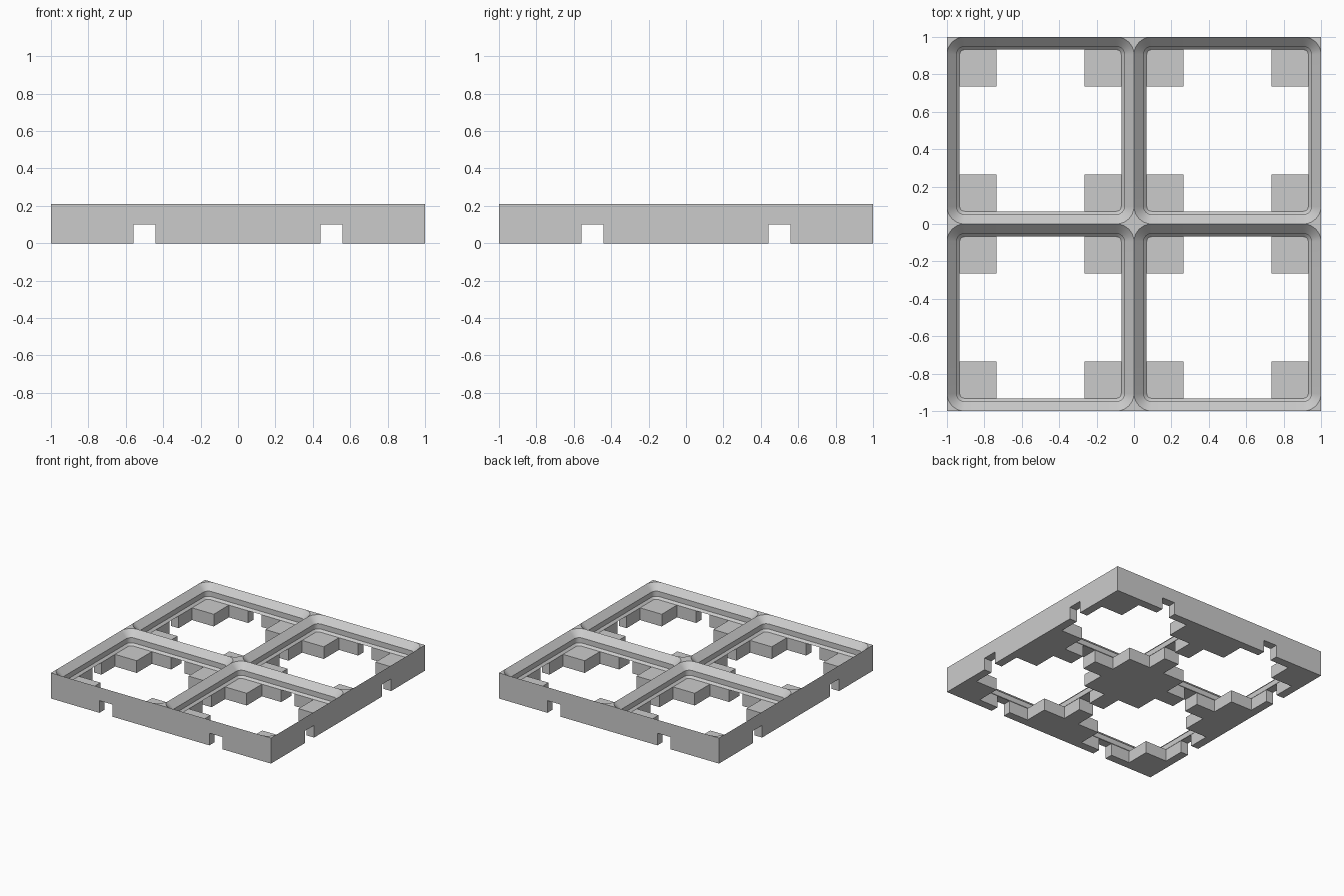
import bpy, bmesh, math

if "Cube" in bpy.data.objects:
    bpy.data.objects.remove(bpy.data.objects["Cube"])

RADIUS = 0.095                     # corner radius at the rim
WALL = 0.068                       # half thickness of a rib at its foot
PAD, ARM, HALF = 0.265, 0.44, 0.5  # pad size, notch start, half a cell
FOOT, TOP = 0.10, 0.21
# rim profile: (inset from cell edge, height)
PROFILE = [(0.0, TOP), (0.051, 0.159), (0.051, 0.117), (WALL, FOOT)]
SEGMENTS = 10


def path(inset, z):
    """Quarter of a rounded square, running round one cell corner."""
    pts = [(d, inset, z) for d in (HALF, ARM, PAD)]
    r = RADIUS - inset
    for i in range(SEGMENTS + 1):
        a = math.radians(270 - 90 * i / SEGMENTS)
        pts.append((RADIUS + r * math.cos(a), RADIUS + r * math.sin(a), z))
    return pts + [(inset, d, z) for d in (PAD, ARM, HALF)]


def swap(pts):
    return [(y, x, z) for x, y, z in pts]


def corner_faces(outer_x, outer_y):
    """Faces of a quarter cell whose corner sits at the origin."""
    rings = [path(i, z) for i, z in PROFILE]
    faces = []
    # sloped seat of the rim
    for a, b in zip(rings, rings[1:]):
        for k in range(len(a) - 1):
            faces.append([a[k], a[k + 1], b[k + 1], b[k]])
    # flat tip outside the rounded corner
    faces.append([(0, 0, TOP)] + rings[0][3:-3])
    # pad top
    faces.append(rings[-1][2:-2] + [(PAD, PAD, FOOT)])
    # pad and arm sides
    line = [(ARM, 0), (ARM, WALL), (PAD, WALL), (PAD, PAD),
            (WALL, PAD), (WALL, ARM), (0, ARM)]
    for (x0, y0), (x1, y1) in zip(line, line[1:]):
        faces.append([(x0, y0, 0), (x1, y1, 0), (x1, y1, FOOT), (x0, y0, FOOT)])
    # underside of the foot
    faces.append([(x, y, 0) for x, y in line] + [(0, 0, 0)])
    # underside of the rib above each notch
    lintel = [(ARM, 0, FOOT), (HALF, 0, FOOT), (HALF, WALL, FOOT), (ARM, WALL, FOOT)]
    faces += [lintel, swap(lintel)]
    # outer walls, only on the rim of the whole plate
    wall = [(0, 0, 0), (ARM, 0, 0), (ARM, 0, FOOT), (HALF, 0, FOOT), (HALF, 0, TOP),
            (ARM, 0, TOP), (PAD, 0, TOP), (RADIUS, 0, TOP), (0, 0, TOP)]
    if outer_y:
        faces.append(wall)
    if outer_x:
        faces.append(swap(wall))
    return faces


bm = bmesh.new()
# every quarter of the 2 x 2 cells, mirrored into place
for cx in (-0.5, 0.5):
    for cy in (-0.5, 0.5):
        for sx in (-1, 1):
            for sy in (-1, 1):
                for face in corner_faces(cx * sx > 0, cy * sy > 0):
                    bm.faces.new([bm.verts.new((cx + sx * (HALF - x), cy + sy * (HALF - y), z))
                                  for x, y, z in face])
bmesh.ops.remove_doubles(bm, verts=bm.verts[:], dist=0.0002)
bmesh.ops.recalc_face_normals(bm, faces=bm.faces[:])

mesh = bpy.data.meshes.new("grid_baseplate")
bm.to_mesh(mesh)
bm.free()
plate = bpy.data.objects.new("grid_baseplate", mesh)
bpy.context.collection.objects.link(plate)

grey = bpy.data.materials.new("light grey")
grey.diffuse_color = (0.6, 0.6, 0.6, 1)
grey.use_nodes = True
grey.node_tree.nodes["Principled BSDF"].inputs["Base Color"].default_value = grey.diffuse_color
mesh.materials.append(grey)

bpy.context.view_layer.objects.active = plate
plate.select_set(True)
bpy.ops.object.shade_smooth_by_angle(angle=math.radians(30))
